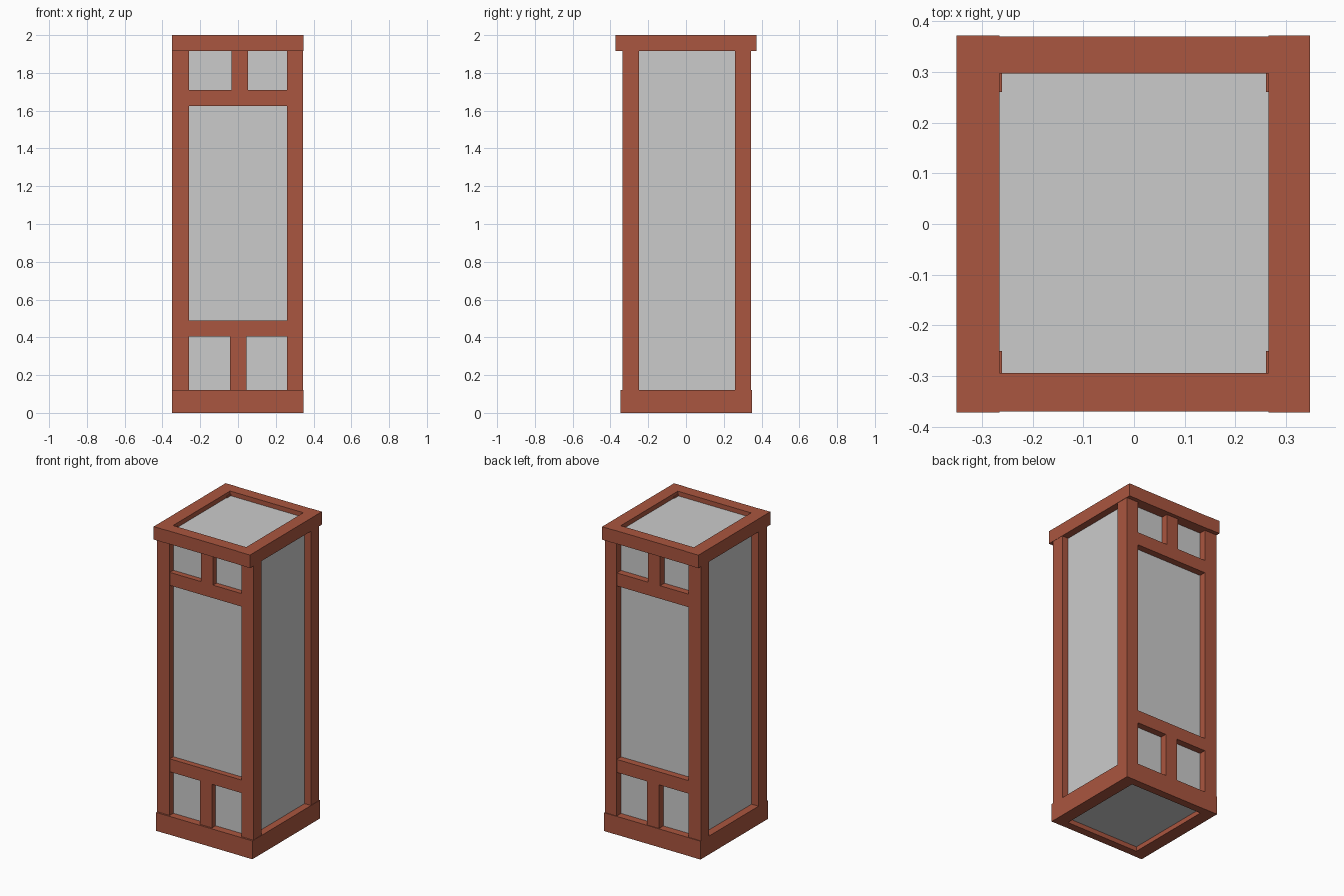
import bpy

cube = bpy.data.objects.get("Cube")
if cube:
    bpy.data.objects.remove(cube, do_unlink=True)


def material(name, color):
    m = bpy.data.materials.new(name)
    m.use_nodes = True
    m.diffuse_color = color
    m.node_tree.nodes["Principled BSDF"].inputs["Base Color"].default_value = color
    return m


wood = material("red brown wood", (0.40, 0.092, 0.050, 1))
paper = material("pale grey paper", (0.60, 0.60, 0.60, 1))


def box(name, x, y, z, mat=wood):
    """Box from (low, high) pairs on each axis."""
    bpy.ops.mesh.primitive_cube_add(size=1)
    ob = bpy.context.object
    ob.name = name
    ob.location = [(a + b) / 2 for a, b in (x, y, z)]
    ob.scale = [b - a for a, b in (x, y, z)]
    bpy.ops.object.transform_apply(location=True, scale=True)
    ob.data.materials.append(mat)
    return ob


# Inner paper box, set back behind the frame on every side
box("paper_box", (-0.30, 0.30), (-0.297, 0.30), (0.03, 1.97), paper)

# Corner posts
for side, x in (("right", (-0.35, -0.26)), ("left", (0.26, 0.345))):
    box("front_post_" + side, x, (-0.335, -0.25), (0.06, 1.98))
    box("back_post_" + side, x, (0.26, 0.345), (0.06, 1.98))


# Rectangular rail frames at the base and the top
def rail_frame(name, y0, y1, z, lap):
    box(name + "_rail_right", (-0.35, -0.265), (y0, y1), z)
    box(name + "_rail_left", (0.265, 0.347), (y0, y1), z)
    box(name + "_rail_front", (-0.27, 0.27), (y0 + lap, -0.294), z)
    box(name + "_rail_back", (-0.27, 0.27), (0.297, y1 - lap), z)


rail_frame("base", -0.347, 0.35, (0, 0.12), 0.001)
rail_frame("top", -0.372, 0.372, (1.915, 2.0), 0.002)

# Window bars: the back repeats the front turned half round
for face, y, turn in (("front", (-0.334, -0.29), 1), ("back", (0.29, 0.344), -1)):
    for level, rail, bar, mid in (("upper", (1.625, 1.71), (1.70, 1.93), 0.01),
                                  ("lower", (0.405, 0.49), (0.10, 0.41), 0.002)):
        box(f"{face}_{level}_crossbar", (-0.27, 0.27), y, rail)
        c = mid * turn
        box(f"{face}_{level}_divider", (c - 0.044, c + 0.044), y, bar)
